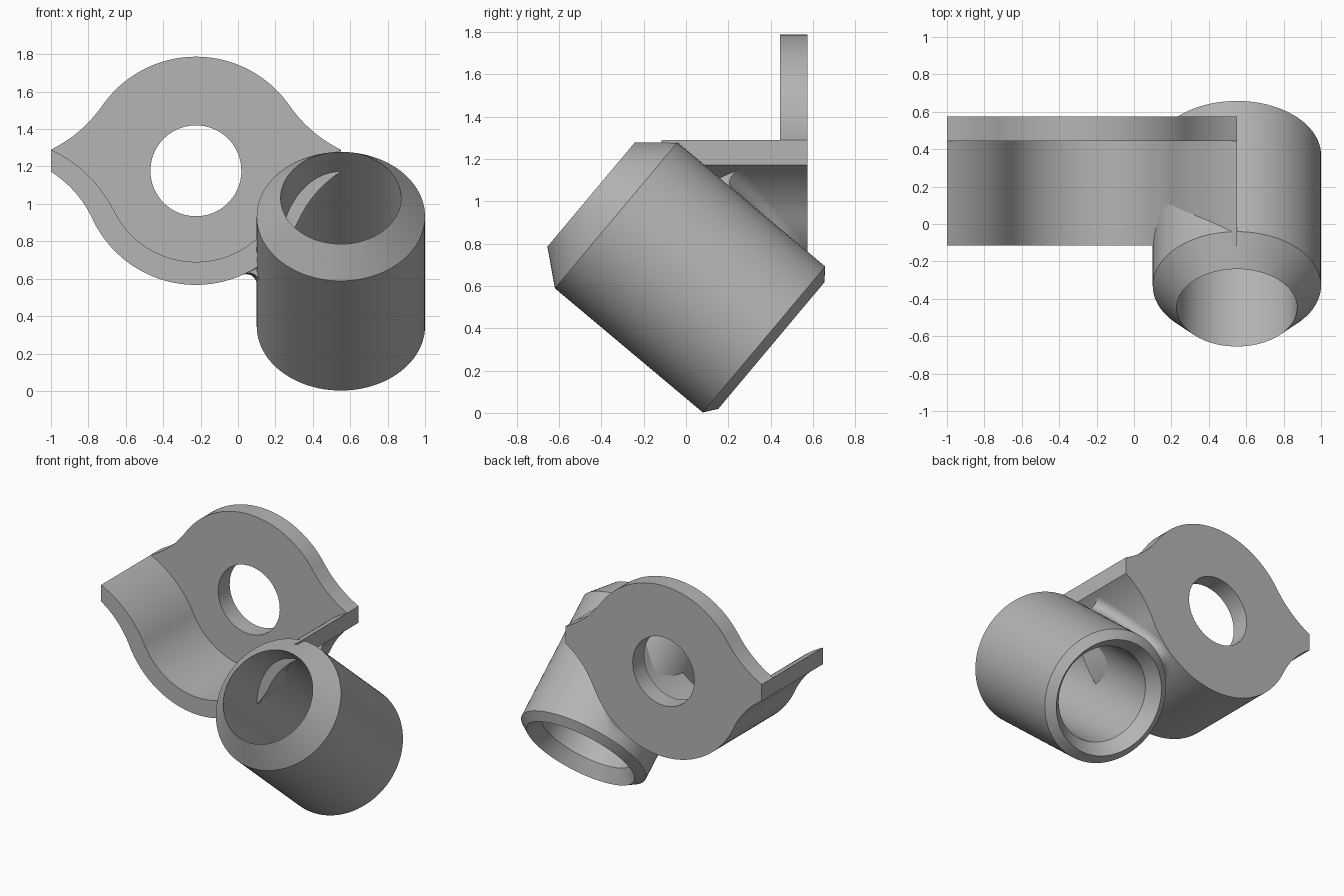
import bpy, bmesh
from math import sin, cos, pi, sqrt, atan2, radians
from mathutils import Vector

cube = bpy.data.objects.get("Cube")
if cube:
    bpy.data.objects.remove(cube, do_unlink=True)

GREY = (0.46, 0.46, 0.46, 1)
mat = bpy.data.materials.new("plain grey")
mat.use_nodes = True
mat.diffuse_color = GREY
mat.node_tree.nodes["Principled BSDF"].inputs["Base Color"].default_value = GREY

CX, CZ = -0.225, 1.177            # centre of the flange hole
BACK, MID, FRONT = 0.575, 0.445, -0.115
RIM, HOLE, FLARE = 0.61, 0.243, 0.6
TIP_HIGH, TIP_LOW = Vector((0.775, 0.113)), Vector((0.775, -0.005))


def loft(name, rings, cyclic=False):
    """Skin closed rings of points; cap the ends unless the rings loop."""
    bm = bmesh.new()
    vs = [[bm.verts.new(p) for p in ring] for ring in rings]
    n = len(vs[0])
    pairs = list(zip(vs, vs[1:])) + ([(vs[-1], vs[0])] if cyclic else [])
    for a, b in pairs:
        for i in range(n):
            j = (i + 1) % n
            bm.faces.new((a[i], a[j], b[j], b[i]))
    if not cyclic:
        bm.faces.new(vs[0])
        bm.faces.new(vs[-1])
    bmesh.ops.recalc_face_normals(bm, faces=bm.faces)
    mesh = bpy.data.meshes.new(name)
    bm.to_mesh(mesh)
    bm.free()
    mesh.materials.append(mat)
    ob = bpy.data.objects.new(name, mesh)
    bpy.context.collection.objects.link(ob)
    bpy.ops.object.select_all(action="DESELECT")
    ob.select_set(True)
    bpy.context.view_layer.objects.active = ob
    bpy.ops.object.shade_smooth_by_angle(angle=radians(25))
    return ob


def flare_centre(R, r, tip, side):
    """Centre of the hollow arc touching the rim circle and passing the tip."""
    d = tip.length
    a = (d * d + (R + r) ** 2 - r * r) / (2 * d)
    h = sqrt((R + r) ** 2 - a * a)
    return (tip * a + Vector((-tip.y, tip.x)) * h * side) / d


def half_curve(R, r, tip, side, n=24):
    """Rim arc from the middle, then hollow arc out to the right tip."""
    f = flare_centre(R, r, tip, side)
    a0, a1 = side * pi / 2, atan2(f.y, f.x)
    b0, b1 = atan2(-f.y, -f.x), atan2(tip.y - f.y, tip.x - f.x)
    pts = [Vector((cos(a), sin(a))) * R
           for a in (a0 + (a1 - a0) * i / n for i in range(n))]
    pts += [f + Vector((cos(b), sin(b))) * r
            for b in (b0 + (b1 - b0) * i / n for i in range(n + 1))]
    return pts


def mirrored(pts):
    """Left tip to right tip through the middle."""
    return [Vector((-p.x, p.y)) for p in reversed(pts[1:])] + pts


def place(p, y):
    return (CX + p.x, y, CZ + p.y)


# Flange plate with its round hole
upper = mirrored(half_curve(RIM, 0.72, TIP_HIGH, 1))
lower = mirrored(half_curve(RIM, FLARE, TIP_LOW, -1))
outline = upper + lower[::-1]
hole = [p.normalized() * HOLE for p in outline]
loft("flange_plate", [[place(p, y) for p in loop] for loop, y in
                      ((outline, FRONT + BACK - FRONT), (outline, MID),
                       (hole, MID), (hole, BACK))], cyclic=True)

# Curved trough below the flange
inner = mirrored(half_curve(0.487, 0.72, TIP_HIGH, -1))
loft("curved_trough", [[place(a, FRONT), place(b, FRONT), place(b, MID), place(a, MID)]
                       for a, b in zip(lower, inner)])

# Slanted tube with chamfered ends
TILT, TUBE, BORE, LENGTH = radians(40), 0.45, 0.322, 0.912
START = Vector((0.55, -0.33, 0.933))
AXIS = Vector((0, cos(TILT), -sin(TILT)))
SIDE, UP = Vector((1, 0, 0)), Vector((0, sin(TILT), cos(TILT)))


def around(radius, angle, along):
    return START + AXIS * along + (SIDE * cos(angle) + UP * sin(angle)) * radius


profile = [(BORE, -0.154), (TUBE, 0), (TUBE, LENGTH), (0.39, LENGTH + 0.045),
           (BORE, LENGTH - 0.045)]
SEG = 96
loft("slanted_tube", [[around(r, 2 * pi * i / SEG, t) for i in range(SEG)]
                      for r, t in profile], cyclic=True)

# Rounded weld between the trough underside and the tube
W = 0.055
f = flare_centre(RIM, FLARE, TIP_LOW, -1)
rings = []
for deg in range(90, 200, 2):
    ang = radians(deg)
    c = around(TUBE + W, ang, 0)
    x = c.x - CX
    if x < f.x * (RIM + W) / (RIM + FLARE):
        z = -sqrt((RIM + W) ** 2 - x * x)
        to_trough = Vector((-x, 0, -z)).normalized()
    else:
        z = f.y + sqrt((FLARE - W) ** 2 - (x - f.x) ** 2)
        to_trough = Vector((x - f.x, 0, z - f.y)).normalized()
    c += AXIS * ((c.z - CZ - z) / sin(TILT))
    if c.y < FRONT:
        break
    to_tube = -(SIDE * cos(ang) + UP * sin(ang))
    arc = [c + to_trough.slerp(to_tube, k / 10) * W for k in range(11)]
    mid = (to_trough + to_tube) / 2
    rings.append(arc + [c + mid * W / max(mid.length_squared, 0.1)])
loft("weld_fillet", rings)
